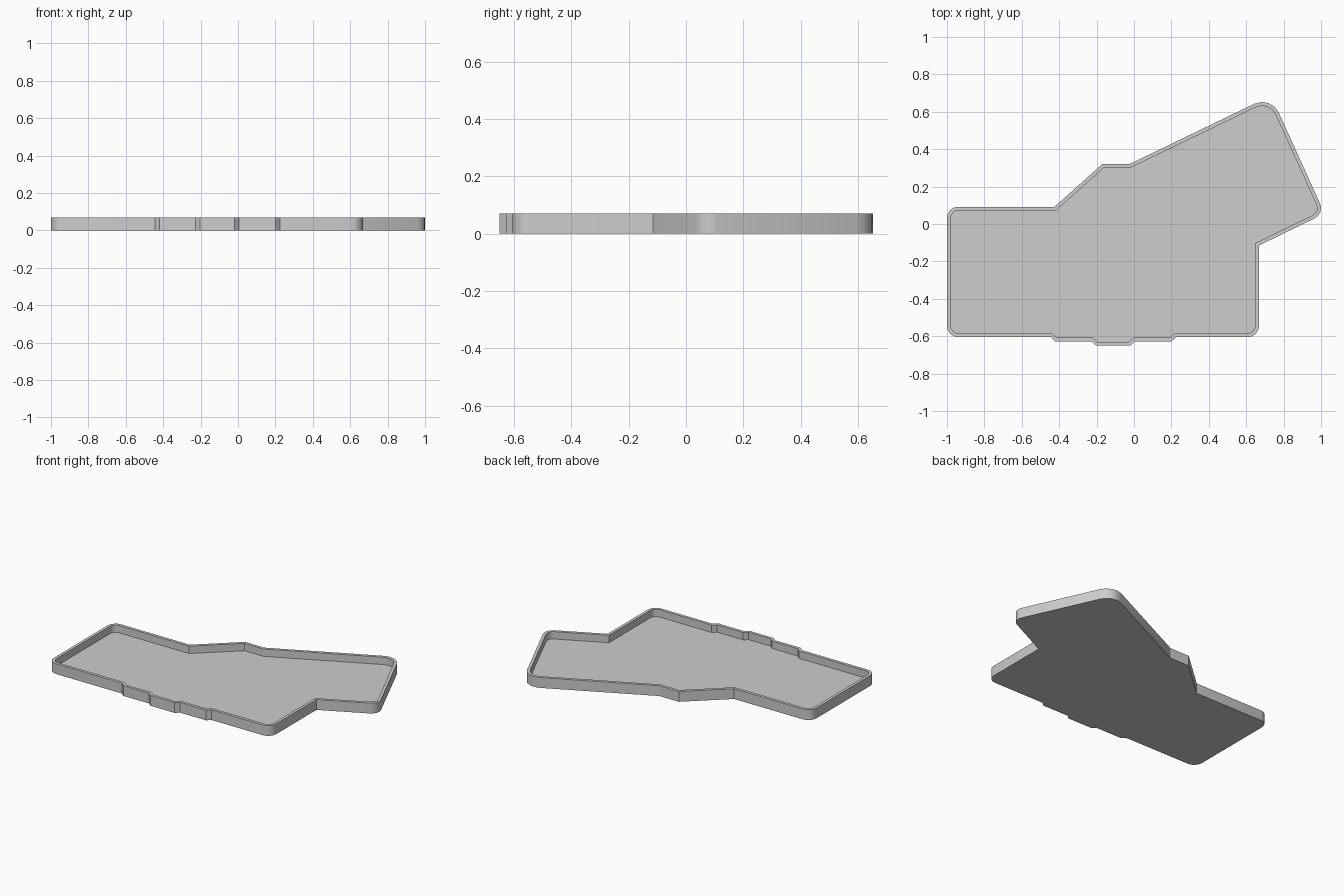
import bpy, bmesh
from math import cos, sin, pi
from mathutils import Vector

cube = bpy.data.objects.get("Cube")
if cube:
    bpy.data.objects.remove(cube, do_unlink=True)

HEIGHT, WALL, FLOOR = 0.07, 0.02, 0.02
ARC_STEPS = 4

# Tray outline, counter-clockwise: x, y, corner radius
CORNERS = [
    (-1.0, -0.605, 0.06), (-0.445, -0.605, 0), (-0.42, -0.628, 0),
    (-0.227, -0.628, 0), (-0.202, -0.65, 0), (-0.02, -0.65, 0),
    (0.005, -0.628, 0), (0.2, -0.628, 0), (0.225, -0.605, 0),
    (0.668, -0.605, 0.06), (0.668, -0.115, 0), (1.019, 0.056, 0.06),
    (0.733, 0.686, 0.1), (-0.025, 0.32, 0), (-0.17, 0.32, 0),
    (-0.425, 0.092, 0), (-1.0, 0.092, 0.06),
]


def rounded_outline(corners):
    """Replace each rounded right-angled corner with a short arc."""
    points = []
    for i, (x, y, radius) in enumerate(corners):
        here = Vector((x, y, 0))
        if not radius:
            points.append(here)
            continue
        before = Vector((*corners[i - 1][:2], 0))
        after = Vector((*corners[(i + 1) % len(corners)][:2], 0))
        u = (before - here).normalized() * radius
        v = (after - here).normalized() * radius
        for k in range(ARC_STEPS + 1):
            a = pi / 2 * k / ARC_STEPS
            points.append(here + u * (1 - sin(a)) + v * (1 - cos(a)))
    return points


# Single grey plastic
grey = bpy.data.materials.new("grey plastic")
grey.use_nodes = True
colour = (0.61, 0.61, 0.61, 1)
grey.diffuse_color = colour
grey.node_tree.nodes["Principled BSDF"].inputs["Base Color"].default_value = colour

# Solid slab from the outline
bm = bmesh.new()
base = bm.faces.new([bm.verts.new(p) for p in rounded_outline(CORNERS)])
slab = bmesh.ops.extrude_face_region(bm, geom=[base], use_keep_orig=True)["geom"]
bmesh.ops.translate(bm, vec=(0, 0, HEIGHT),
                    verts=[g for g in slab if isinstance(g, bmesh.types.BMVert)])
top = next(g for g in slab if isinstance(g, bmesh.types.BMFace))
bmesh.ops.recalc_face_normals(bm, faces=bm.faces[:])

# Rim, then the recess sunk down to the floor
bmesh.ops.inset_region(bm, faces=[top], thickness=WALL, use_even_offset=True)
floor = bmesh.ops.extrude_discrete_faces(bm, faces=[top])["faces"][0]
bmesh.ops.translate(bm, vec=(0, 0, FLOOR - HEIGHT), verts=floor.verts[:])
bmesh.ops.recalc_face_normals(bm, faces=bm.faces[:])

mesh = bpy.data.meshes.new("case_tray")
bm.to_mesh(mesh)
bm.free()
mesh.materials.append(grey)
tray = bpy.data.objects.new("case_tray", mesh)
bpy.context.collection.objects.link(tray)

# Smooth the rounded corners, keep other edges sharp
bpy.ops.object.select_all(action="DESELECT")
tray.select_set(True)
bpy.context.view_layer.objects.active = tray
bpy.ops.object.shade_smooth_by_angle(angle=0.42)
